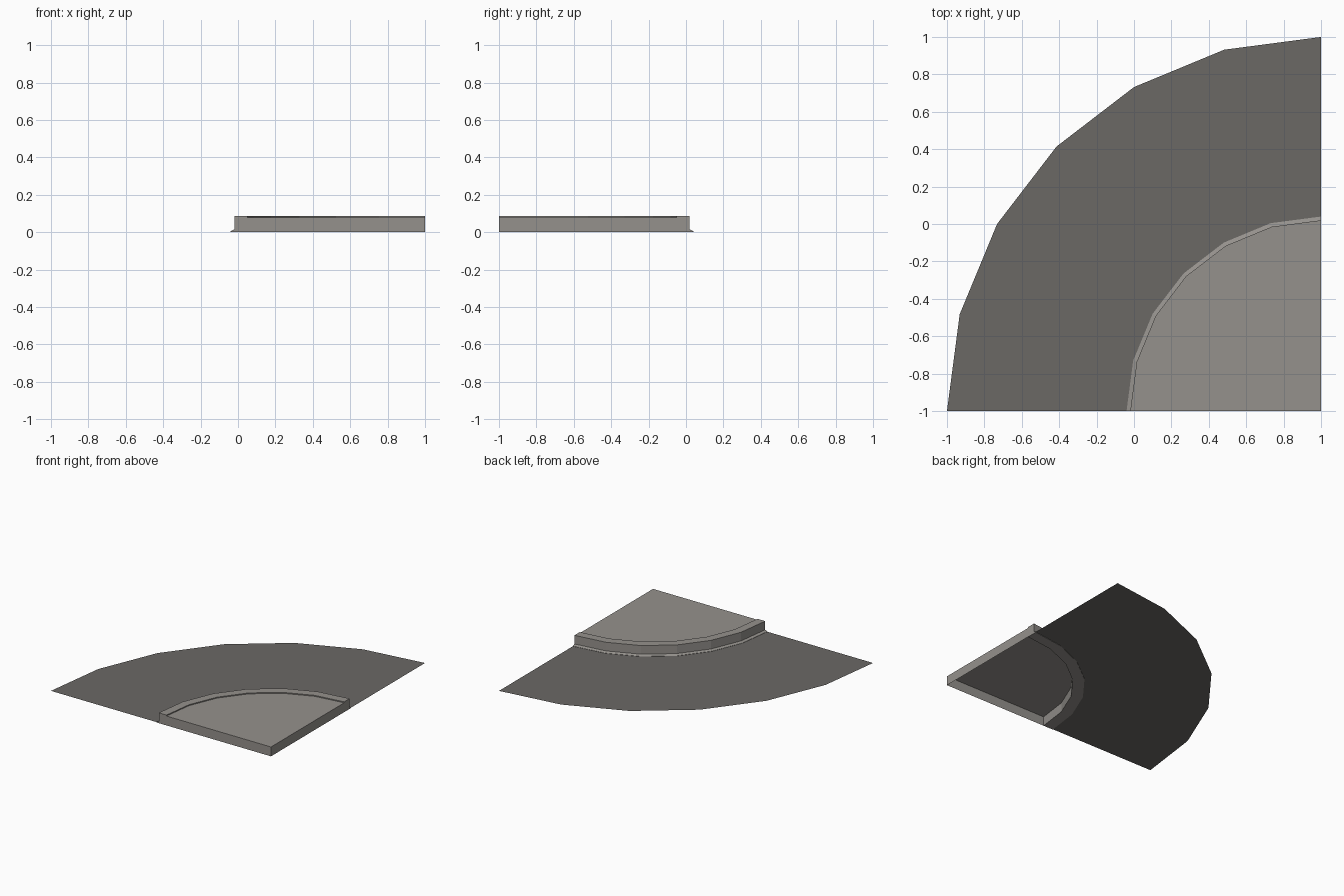
import bpy
import math

if "Cube" in bpy.data.objects:
    bpy.data.objects.remove(bpy.data.objects["Cube"])

CX, CY = 1.0, -1.0      # centre of the bend
SEG = 6                 # facets in the quarter turn


def material(name, rgb):
    m = bpy.data.materials.new(name)
    m.diffuse_color = (*rgb, 1.0)
    m.use_nodes = True
    m.node_tree.nodes["Principled BSDF"].inputs["Base Color"].default_value = m.diffuse_color
    return m


asphalt = material("dark asphalt", (0.145, 0.138, 0.13))
concrete = material("pale concrete", (0.30, 0.285, 0.265))


def arc(r, z):
    """Points of a quarter circle, from the front edge to the right edge."""
    return [(CX - r * math.cos(i * math.pi / 2 / SEG),
             CY + r * math.sin(i * math.pi / 2 / SEG), z) for i in range(SEG + 1)]


def make(name, verts, faces, mat):
    me = bpy.data.meshes.new(name)
    me.from_pydata(verts, [], faces)
    me.materials.append(mat)
    ob = bpy.data.objects.new(name, me)
    bpy.context.collection.objects.link(ob)
    return ob


def sweep(name, profile, mat, closed):
    """Sweep a (radius, height) profile round the bend."""
    n, m = len(profile), SEG + 1
    verts = [p for r, z in profile for p in arc(r, z)]
    faces = []
    for k in range(n if closed else n - 1):
        a, b = k * m, ((k + 1) % n) * m
        faces += [(a + i, a + i + 1, b + i + 1, b + i) for i in range(SEG)]
    if closed:  # end caps
        faces.append([k * m for k in range(n)])
        faces.append([k * m + SEG for k in reversed(range(n))])
    return make(name, verts, faces, mat)


# Road sheet
sweep("road", [(1.035, 0.003), (2.0, 0.003)], asphalt, False)

# Kerb: solid with a small sloped foot on the road side
sweep("kerb", [(0.95, 0.0), (0.95, 0.085), (1.02, 0.085), (1.02, 0.014),
               (1.04, 0.005), (1.04, 0.0)], concrete, True)

# Pavement: sheet recessed below the kerb top, with two straight side walls
H = 0.077
rim = arc(0.95, H)
n = len(rim)
verts = rim + [(CX, CY, H), (CX, CY, 0), (rim[0][0], CY, 0), (CX, rim[-1][1], 0)]
faces = [list(reversed(range(n + 1))),
         (0, n + 2, n + 1, n),
         (n, n + 1, n + 3, n - 1)]
make("pavement", verts, faces, concrete)
